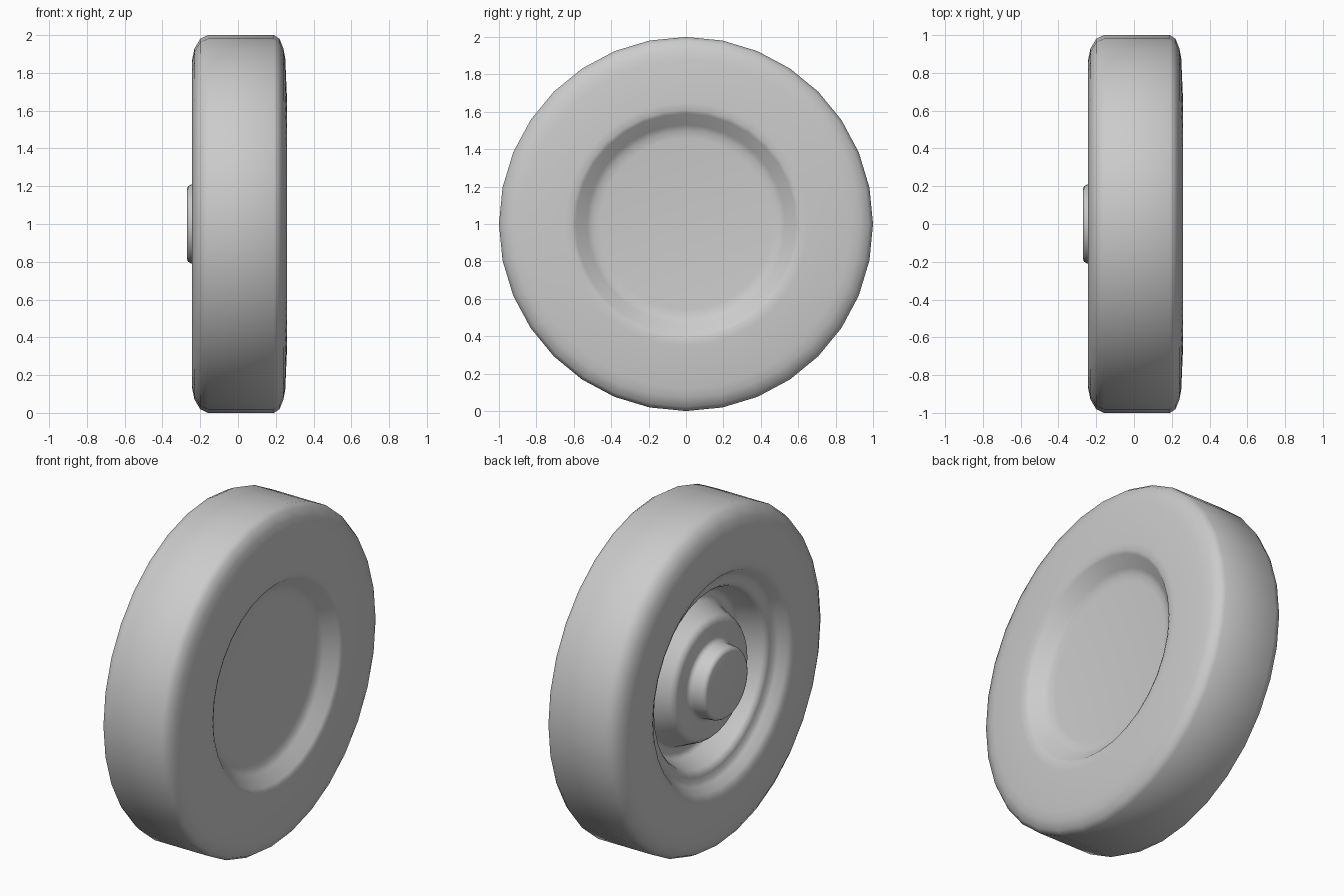
import bpy, bmesh, math

if "Cube" in bpy.data.objects:
    bpy.data.objects.remove(bpy.data.objects["Cube"])

SEGMENTS = 32
CENTRE_Z = 1.0


def lathe(name, profile):
    """Spin an (x, radius) profile around the wheel axle (x axis)."""
    bm = bmesh.new()
    rings = []
    for x, r in profile:
        if r == 0:
            rings.append([bm.verts.new((x, 0, CENTRE_Z))])
            continue
        ring = []
        for i in range(SEGMENTS):
            a = 2 * math.pi * i / SEGMENTS
            ring.append(bm.verts.new((x, r * math.sin(a), CENTRE_Z + r * math.cos(a))))
        rings.append(ring)
    for a, b in zip(rings, rings[1:]):
        for i in range(SEGMENTS):
            j = (i + 1) % SEGMENTS
            if len(a) == 1:
                bm.faces.new((a[0], b[i], b[j]))
            elif len(b) == 1:
                bm.faces.new((a[i], a[j], b[0]))
            else:
                bm.faces.new((a[i], a[j], b[j], b[i]))
    bmesh.ops.recalc_face_normals(bm, faces=bm.faces)
    mesh = bpy.data.meshes.new(name)
    bm.to_mesh(mesh)
    bm.free()
    mesh.shade_smooth()
    obj = bpy.data.objects.new(name, mesh)
    bpy.context.collection.objects.link(obj)
    return obj


# Closed wheel profile, from the inner hub cap round to the outer dish
hub = [(-0.27, 0), (-0.27, 0.185), (-0.265, 0.2), (-0.25, 0.208),
       (-0.19, 0.215), (-0.175, 0.225), (-0.17, 0.24),
       (-0.17, 0.32), (-0.163, 0.345), (-0.145, 0.36), (-0.03, 0.41), (-0.015, 0.425)]
inner_rim = [(-0.015, 0.46), (-0.03, 0.48), (-0.14, 0.515), (-0.16, 0.53),
             (-0.165, 0.55), (-0.17, 0.58), (-0.185, 0.6), (-0.225, 0.63), (-0.24, 0.66)]
tread = [(-0.243, 0.7), (-0.243, 0.87), (-0.23, 0.93), (-0.2, 0.98), (-0.16, 1.0),
         (0.19, 1.0), (0.22, 0.98), (0.24, 0.93), (0.25, 0.88)]
outer_dish = [(0.26, 0.65), (0.26, 0.61), (0.25, 0.59), (0.19, 0.53), (0.175, 0.5),
              (0.17, 0.46), (0.17, 0)]

lathe("wheel", hub + inner_rim + tread + outer_dish)
